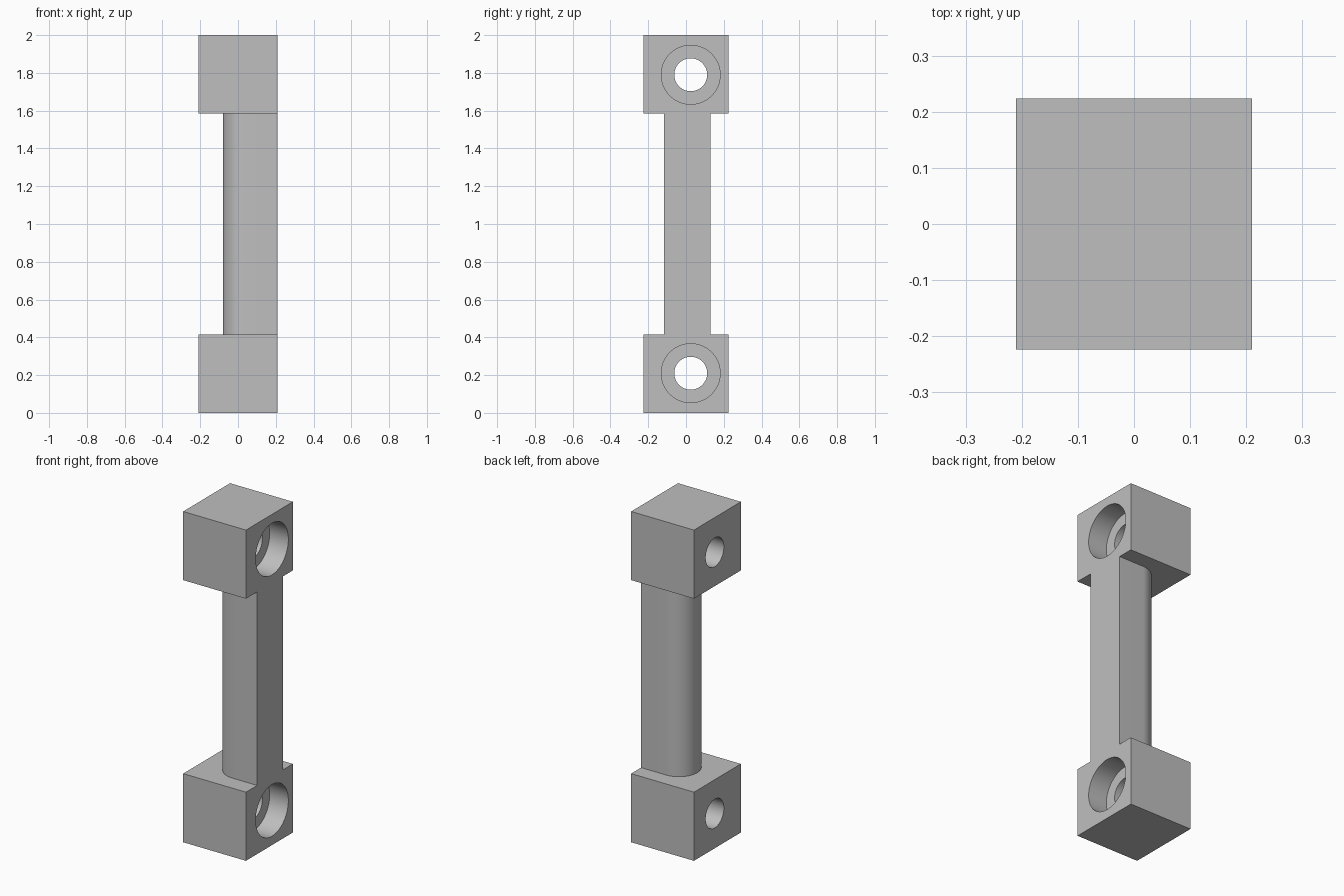
import bpy, bmesh, math
from mathutils import Matrix, Vector

if "Cube" in bpy.data.objects:
    bpy.data.objects.remove(bpy.data.objects["Cube"], do_unlink=True)

WIDTH, DEPTH, HEIGHT = 0.42, 0.448, 2.0
BLOCK_H = 0.415                       # height of each end block
GRIP_Y, GRIP_R, GRIP_X = 0.006, 0.123, -0.08
HOLE_Y, HOLE_Z = 0.025, 0.21
HOLE_R, BORE_R, BORE_DEPTH = 0.087, 0.156, 0.125
OUT = 0.3                             # cutters reach past the body


def make_object(name, bm):
    bmesh.ops.recalc_face_normals(bm, faces=bm.faces)
    mesh = bpy.data.meshes.new(name)
    bm.to_mesh(mesh)
    bm.free()
    obj = bpy.data.objects.new(name, mesh)
    bpy.context.collection.objects.link(obj)
    return obj


def prism(name, outline, z0, z1):
    bm = bmesh.new()
    face = bm.faces.new([bm.verts.new((x, y, z0)) for x, y in outline])
    top = bmesh.ops.extrude_face_region(bm, geom=[face])["geom"]
    verts = [v for v in top if isinstance(v, bmesh.types.BMVert)]
    bmesh.ops.translate(bm, verts=verts, vec=(0, 0, z1 - z0))
    return make_object(name, bm)


def cylinder_x(name, radius, x0, x1, z):
    bm = bmesh.new()
    place = Matrix.Translation(((x0 + x1) / 2, HOLE_Y, z)) @ Matrix.Rotation(math.pi / 2, 4, "Y")
    bmesh.ops.create_cone(bm, cap_ends=True, segments=64, radius1=radius,
                          radius2=radius, depth=x1 - x0, matrix=place)
    return make_object(name, bm)


def cut(body, cutter):
    cutter.hide_render = True
    mod = body.modifiers.new(cutter.name, "BOOLEAN")
    mod.operation, mod.solver, mod.object = "DIFFERENCE", "EXACT", cutter
    bpy.context.view_layer.objects.active = body
    bpy.ops.object.modifier_apply(modifier=mod.name)
    bpy.data.objects.remove(cutter, do_unlink=True)


# Body: one solid bar, later cut down to two end blocks and a grip
w, d = WIDTH / 2, DEPTH / 2
handle = prism("handle_body", [(-w, -d), (w, -d), (w, d), (-w, d)], 0, HEIGHT)

# Grip: remove everything around a bar with a rounded inner side
arc_x = GRIP_X + GRIP_R
arc = []
for i in range(33):
    a = math.pi / 2 + math.pi * i / 32
    arc.append((arc_x + GRIP_R * math.cos(a), GRIP_Y + GRIP_R * math.sin(a)))
waste = [(OUT, -OUT), (-OUT, -OUT), (-OUT, OUT), (OUT, OUT), (OUT, GRIP_Y + GRIP_R)]
waste += arc + [(OUT, GRIP_Y - GRIP_R)]
cut(handle, prism("grip_cutter", waste, BLOCK_H, HEIGHT - BLOCK_H))

# Screw holes with wide counterbores on the flat side
for z in (HOLE_Z, HEIGHT - HOLE_Z):
    cut(handle, cylinder_x("counterbore_cutter", BORE_R, w - BORE_DEPTH, OUT, z))
    cut(handle, cylinder_x("screw_hole_cutter", HOLE_R, -OUT, OUT, z))

# Plain grey material
grey = bpy.data.materials.new("light grey")
grey.use_nodes = True
grey.diffuse_color = (0.52, 0.52, 0.52, 1)
grey.node_tree.nodes["Principled BSDF"].inputs["Base Color"].default_value = grey.diffuse_color
handle.data.materials.clear()
handle.data.materials.append(grey)

# Smooth the round surfaces, keep the edges sharp
bpy.ops.object.select_all(action="DESELECT")
handle.select_set(True)
bpy.context.view_layer.objects.active = handle
bpy.ops.object.shade_smooth_by_angle(angle=math.radians(30))
